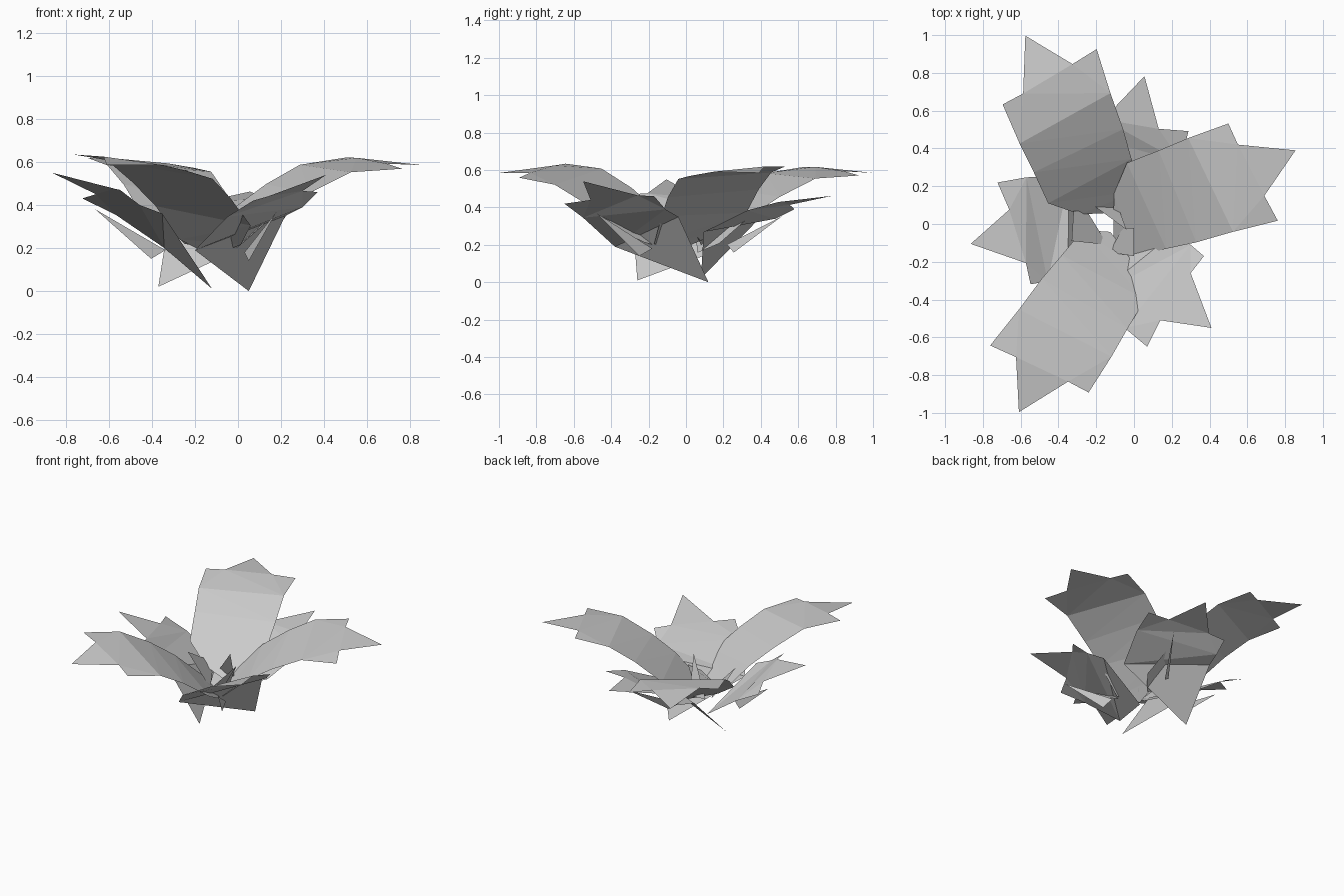
import bpy
from math import radians
from mathutils import Matrix, Vector

cube = bpy.data.objects.get("Cube")
if cube:
    bpy.data.objects.remove(cube)

grey = bpy.data.materials.new("leaf_grey")
grey.use_nodes = True
colour = (0.6, 0.6, 0.6, 1)
grey.diffuse_color = colour
grey.node_tree.nodes["Principled BSDF"].inputs["Base Color"].default_value = colour


def sheet(name, points, faces, matrix):
    """Thin flat-shaded sheet from a few points."""
    mesh = bpy.data.meshes.new(name)
    mesh.from_pydata([matrix @ Vector(p) for p in points], [], faces)
    mesh.materials.append(grey)
    obj = bpy.data.objects.new(name, mesh)
    bpy.context.collection.objects.link(obj)
    return obj


def place(x, y, z, yaw):
    return Matrix.Translation((x, y, z)) @ Matrix.Rotation(radians(yaw), 4, "Z")


def rows_to_faces(count):
    """Triangles between successive (right, left) pairs of points."""
    faces = []
    for i in range(0, 2 * count - 2, 2):
        faces += [(i, i + 2, i + 3), (i, i + 3, i + 1)]
    return faces


# Upper leaf: right/left pairs from root to notches, then three pointed lobes
upper = [(-.07, -.155, .22), (-.03, .19, .24),
         (.1, -.19, .37), (.1, .31, .345),
         (.26, -.225, .475), (.28, .30, .47),
         (.46, -.255, .575), (.45, .295, .56),
         (.69, -.15, .605), (.675, .154, .605),
         (.70, -.30, .595), (.675, .277, .595), (.94, 0, .585),
         (-.13, -.02, .16)]
upper_faces = rows_to_faces(5) + [(6, 10, 8), (7, 9, 11), (8, 12, 9), (13, 0, 1)]

for name, x, y, yaw, lean in (("upper_leaf_left", 0, 0, 24.5, .09),
                              ("upper_leaf_back", -.134, .167, 118, .08),
                              ("upper_leaf_front", -.168, -.166, 242, -.13)):
    shear = Matrix.Identity(4)
    shear[2][1] = lean
    sheet(name, upper, upper_faces, place(x, y, 0, yaw) @ shear)

# Lower leaf: pointed root, wide twisted body, three pointed lobes
lower = [(-.25, -.5, .19), (.17, -.16, .35),
         (-.10, -.67, .345), (.25, -.23, .39),
         (.09, -.63, .44), (.25, -.38, .465),
         (.02, -.77, .42), (.32, -.29, .46), (.36, -.67, .54),
         (0, 0, 0)]
lower_faces = rows_to_faces(3) + [(2, 6, 4), (3, 5, 7), (4, 8, 5), (9, 0, 1)]

# Narrow blade lying under each lower leaf
blade = [(.13, -.60, .37), (-.02, -.30, .18), (.0, -.37, .14)]

tilt = Matrix.Rotation(radians(-14), 4, Vector((.906, .42, 0)))
for side, matrix in (("front", place(.05, .12, 0, 0)),
                     ("right", place(-.12, -.26, .01, -130)),
                     ("back", Matrix.Translation((-.37, .08, .02)) @ tilt
                      @ Matrix.Rotation(radians(113), 4, "Z"))):
    sheet("lower_leaf_" + side, lower, lower_faces, matrix)
    sheet("under_blade_" + side, blade, [(0, 1, 2)], matrix)

# Small upright shoots around the open centre
for name, points in (
        ("shoot_back", [(-.23, .11, .22), (-.08, .08, .2), (-.04, -.03, .44)]),
        ("shoot_right", [(-.14, -.11, .2), (-.25, .07, .22), (-.32, .07, .3), (-.33, -.09, .4)]),
        ("shoot_left", [(-.13, -.15, .2), (0, -.17, .26), (0, -.02, .36), (-.06, -.02, .2)])):
    sheet(name, points, [tuple(range(len(points)))], Matrix.Identity(4))
